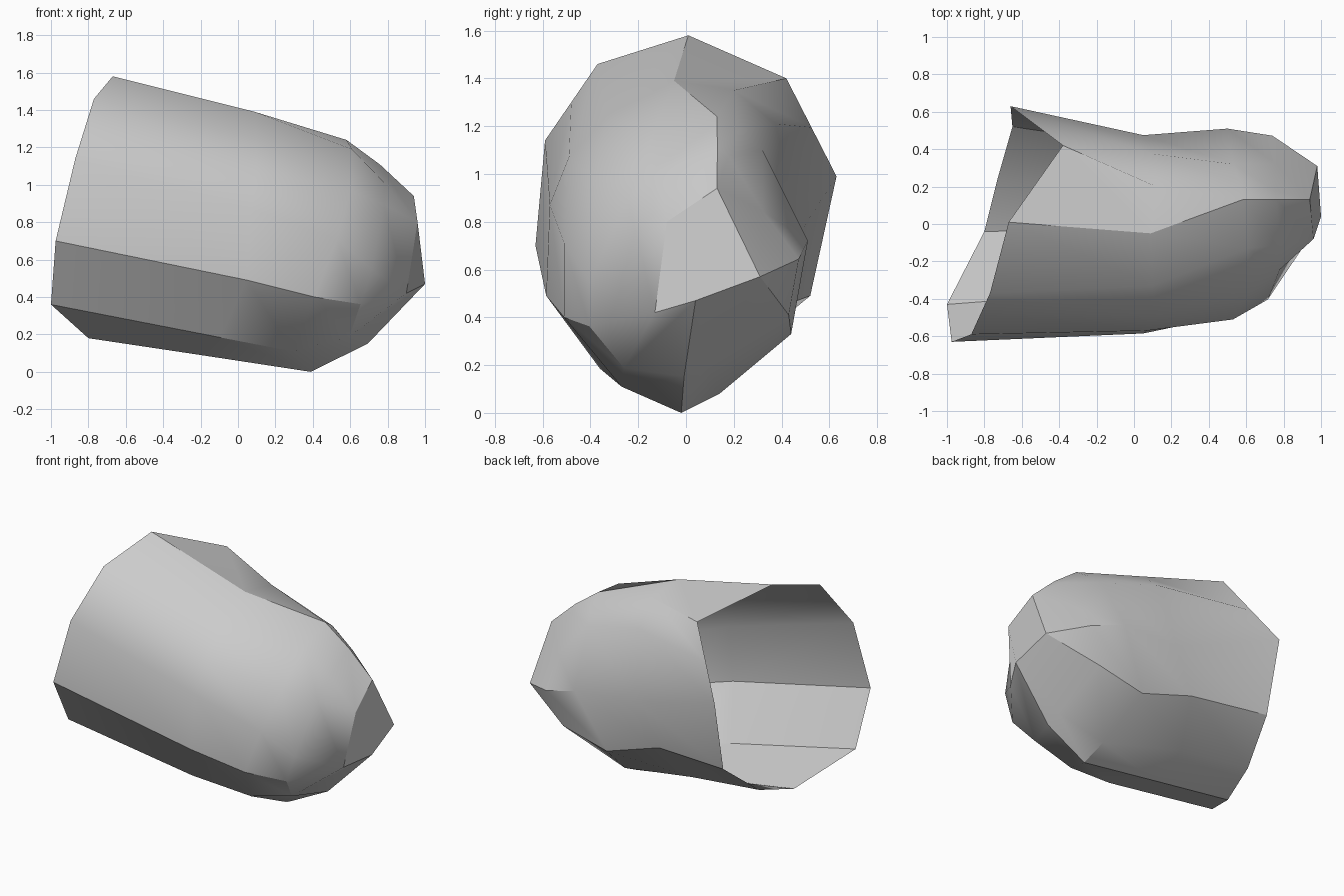
import bpy
import bmesh
import math
from mathutils import Vector

default_cube = bpy.data.objects.get("Cube")
if default_cube:
    bpy.data.objects.remove(default_cube, do_unlink=True)


def points(*coordinates):
    return [Vector(point) for point in coordinates]


def make_material(name, colour):
    material = bpy.data.materials.new(name)
    material.use_nodes = True
    material.diffuse_color = colour
    shader = next(node for node in material.node_tree.nodes if node.type == "BSDF_PRINCIPLED")
    shader.inputs["Base Color"].default_value = colour
    return material


# Open mouth: a slanted rim, running from the top round the front and below
top, upper_front, front, lower_front, front_floor = points(
    (-.67, .01, 1.58), (-.77, -.37, 1.46), (-.87, -.59, 1.14),
    (-.975, -.63, .7), (-1, -.43, .36))
floor, back_floor, lower_back, back, upper_back = points(
    (-.8, -.04, .18), (-.73, .24, .26), (-.65, .52, .49),
    (-.66, .63, .99), (-.38, .42, 1.4))
mouth = [top, upper_front, upper_front.lerp(front, .5), front, lower_front, front_floor,
         floor, back_floor, lower_back, back, back.lerp(upper_back, .5), upper_back]

# Waist: pinched on the upper back
waist = points(
    (.09, -.05, 1.39), (.1, -.33, 1.24), (.1, -.49, 1.07), (.07, -.57, .87),
    (.05, -.585, .49), (-.1, -.36, .185), (-.2, -.03, .09), (-.2, .22, .2),
    (-.1, .44, .46), (.05, .475, .75), (.1, .375, 1.21), (.12, .2, 1.35))

# Bulb: the last full section before the rounded end
bulb = points(
    (.58, .13, 1.24), (.61, -.13, 1.19), (.6, -.38, .97), (.53, -.51, .71),
    (.41, -.51, .4), (.29, -.27, .11), (.39, -.02, 0), (.37, .14, .08),
    (.3, .44, .33), (.5, .51, .72), (.53, .32, 1.1), (.57, .22, 1.18))

# Nose: a small five-sided end plate shared by neighbouring ridges
crest, cheek, chin, tip, heel = points(
    (.94, .13, .94), (.96, -.08, .8), (.9, -.13, .42), (1, .04, .47), (.98, .31, .57))
nose = [crest, cheek, cheek, chin, chin, chin, tip, tip, heel, heel, heel, crest]


# Shoulder: rounds the shell between bulb and nose, fuller underneath
def shoulder_point(start, end):
    point = start.lerp(end, .5)
    fullness = 1.2 if point.z < .7 else 1.04
    centre = Vector((point.x, .1, .65))
    return centre + (point - centre) * fullness


shoulder = [shoulder_point(start, end) for start, end in zip(bulb, nose)]

# Skin the sections into one shell that stays open at the mouth
shell_bmesh = bmesh.new()
vertices = {}


def vertex(point):
    key = tuple(point)
    if key not in vertices:
        vertices[key] = shell_bmesh.verts.new(point)
    return vertices[key]


def add_face(corners):
    unique = list(dict.fromkeys(vertex(corner) for corner in corners))
    if len(unique) > 2:
        shell_bmesh.faces.new(unique)


sections = [mouth, waist, bulb, shoulder, nose]
for near, far in zip(sections, sections[1:]):
    for index in range(len(near)):
        previous = index - 1
        add_face([near[previous], near[index], far[index], far[previous]])
add_face([crest, cheek, chin, tip, heel])

bmesh.ops.recalc_face_normals(shell_bmesh, faces=shell_bmesh.faces)
end_face = max(shell_bmesh.faces, key=lambda face: face.calc_center_median().x)
if end_face.normal.x < 0:
    bmesh.ops.reverse_faces(shell_bmesh, faces=shell_bmesh.faces)

shell_mesh = bpy.data.meshes.new("open_shell")
shell_bmesh.to_mesh(shell_mesh)
shell_bmesh.free()
shell = bpy.data.objects.new("open_shell", shell_mesh)
bpy.context.collection.objects.link(shell)
shell_mesh.materials.append(make_material("plain grey", (.6, .6, .6, 1)))

# Soft facets with crisp ridges
bpy.ops.object.select_all(action="DESELECT")
shell.select_set(True)
bpy.context.view_layer.objects.active = shell
bpy.ops.object.shade_smooth_by_angle(angle=math.radians(30))
